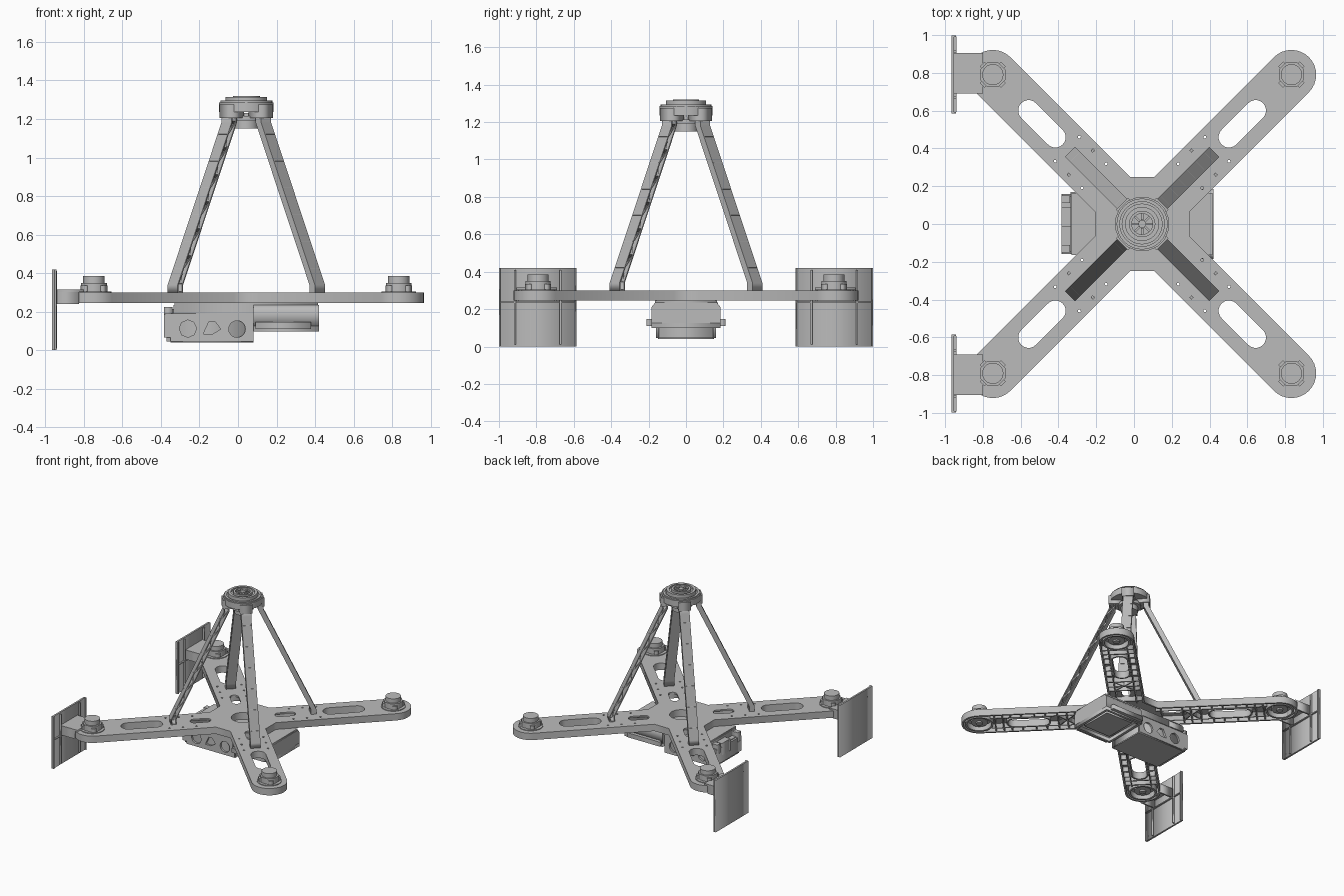
import bpy, math
from mathutils import Matrix, Vector

cube = bpy.data.objects.get("Cube")
if cube:
    bpy.data.objects.remove(cube, do_unlink=True)

grey = bpy.data.materials.new("plain grey")
grey.use_nodes = True
COL = (0.5, 0.5, 0.5, 1)
grey.diffuse_color = COL
grey.node_tree.nodes["Principled BSDF"].inputs["Base Color"].default_value = COL

CX = 0.043                      # centre of the cross
REACH, HALF = 1.118, 0.131      # motor distance and arm half width
BOTTOM, TOP, SKIN = 0.245, 0.3, 0.012
CENTRE = Matrix.Translation((CX, 0, 0))
ARMS = {"back_left": 45, "back_right": 135, "front_right": 225, "front_left": 315}
UPRIGHT = Matrix.Rotation(math.pi / 2, 4, "X")      # drawing plane becomes x-z


def turn(deg):
    return Matrix.Rotation(math.radians(deg), 4, "Z")


def prism(name, loops, z0, z1, matrix=Matrix()):
    """Extrude closed outlines; inner outlines become holes."""
    cu = bpy.data.curves.new(name, "CURVE")
    cu.dimensions, cu.fill_mode = "2D", "BOTH"
    cu.extrude = (z1 - z0) / 2
    for loop in loops:
        sp = cu.splines.new("POLY")
        sp.points.add(len(loop) - 1)
        for p, (x, y) in zip(sp.points, loop):
            p.co = (x, y, 0, 1)
        sp.use_cyclic_u = True
    ob = bpy.data.objects.new(name, cu)
    bpy.context.collection.objects.link(ob)
    bpy.ops.object.select_all(action="DESELECT")
    ob.select_set(True)
    bpy.context.view_layer.objects.active = ob
    bpy.ops.object.convert(target="MESH")
    ob = bpy.context.object
    ob.data.transform(matrix @ Matrix.Translation((0, 0, (z0 + z1) / 2)))
    ob.data.materials.clear()
    ob.data.materials.append(grey)
    return ob


def circle(r, n=32, x=0, y=0, start=0):
    return [(x + r * math.cos(start + i * math.tau / n),
             y + r * math.sin(start + i * math.tau / n)) for i in range(n)]


def rect(x0, x1, y0, y1):
    return [(x0, y0), (x1, y0), (x1, y1), (x0, y1)]


def box(name, x, y, z, matrix=Matrix()):
    return prism(name, [rect(*x, *y)], z[0], z[1], matrix)


def capsule(u0, u1, r, n=10):
    arc = [math.pi * i / n - math.pi / 2 for i in range(n + 1)]
    return ([(u1 + r * math.cos(a), r * math.sin(a)) for a in arc]
            + [(u0 - r * math.cos(a), -r * math.sin(a)) for a in arc])


def turned(loop, deg):
    m = turn(deg)
    return [tuple((m @ Vector((x, y, 0)))[:2]) for x, y in loop]


def cross(inset):
    """Outline of the four-armed frame, moved inwards by inset."""
    w = HALF - inset
    u = (0.25 - inset) * math.sqrt(2) - w
    arc = [math.pi * i / 16 - math.pi / 2 for i in range(17)]
    arm = [(u, -w)] + [(REACH + w * math.cos(a), w * math.sin(a)) for a in arc] + [(u, w)]
    return [p for deg in ARMS.values() for p in turned(arm, deg)]


# Frame skin with slots, screw holes and a central bore
SLOT, SMALL_SLOT = (0.65, 0.85, 0.055), (0.27, 0.36, 0.032)
holes = [circle(0.085)]
for deg in ARMS.values():
    local = [capsule(*SLOT), capsule(*SMALL_SLOT)]
    local += [circle(0.008, 6, u, v) for u in (0.36, 0.46, 0.56) for v in (-0.09, 0.09)]
    holes += [turned(l, deg) for l in local]
prism("frame_skin", [cross(0)] + holes, TOP - SKIN, TOP, CENTRE)
prism("frame_rim", [cross(0), cross(0.014)], BOTTOM, TOP - SKIN, CENTRE)
prism("centre_bore_wall", [circle(0.1), circle(0.085)], BOTTOM, TOP - SKIN, CENTRE)

# Strut side profile: vertical foot, sloping leg, vertical head
FOOT, HEAD, WIDE = (0.34, 0.52), (1.18, 0.126), 0.037


def leg_outline(t, z0, z1):
    pts = [(FOOT[1], z0), (FOOT[1], FOOT[0]), (HEAD[1], HEAD[0]), (HEAD[1], z1)]
    return [(u + t, z) for u, z in pts] + [(u - t, z) for u, z in reversed(pts)]


def leg_u(z):
    return FOOT[1] + (HEAD[1] - FOOT[1]) * (z - FOOT[0]) / (HEAD[0] - FOOT[0])


for side, deg in ARMS.items():
    M = CENTRE @ turn(deg)
    # Underside of the arm
    z0, z1 = BOTTOM + 0.004, TOP - SKIN
    prism(side + "_slot_wall", [capsule(*SLOT), capsule(0.65, 0.85, 0.067)], BOTTOM, z1, M)
    for v in (-0.072, 0.072):
        box(side + "_long_rib", (0.2, 1.03), (v - 0.004, v + 0.004), (z0, z1), M)
    for u in (0.24, 0.4, 0.46, 0.53, 0.94, 1.0):
        box(side + "_cross_rib", (u - 0.005, u + 0.005), (-0.12, 0.12), (z0, z1), M)
    for u in (0.62, 0.7, 0.8, 0.88):
        for v in (-0.095, 0.095):
            box(side + "_edge_rib", (u - 0.005, u + 0.005), (v - 0.026, v + 0.026), (z0, z1), M)
    for s in (-1, 1):
        diagonal = [(0.4, s * 0.07), (0.41, s * 0.07), (0.53, -s * 0.07), (0.52, -s * 0.07)]
        prism(side + "_diagonal_rib", [diagonal], z0, z1, M)

    # Motor: ring and disc below, stepped cap above
    motor = M @ Matrix.Translation((REACH, 0, 0)) @ turn(-deg)
    prism(side + "_motor_ring", [circle(0.105), circle(0.09)], BOTTOM, z1, motor)
    prism(side + "_motor_core", [circle(0.062)], 0.262, z1, motor)
    prism(side + "_motor_axle", [circle(0.025, 16)], 0.25, 0.27, motor)
    prism(side + "_motor_seat", [circle(0.09)], TOP, TOP + 0.006, motor)
    prism(side + "_motor_base", [circle(0.072, 8, start=math.pi / 8)], TOP, 0.35, motor)
    prism(side + "_motor_cap", [circle(0.056)], 0.35, 0.385, motor)
    for k in range(4):
        box(side + "_motor_lug", (0.05, 0.08), (-0.018, 0.018), (TOP, 0.335), motor @ turn(45 + 90 * k))

    # Strut: channel open on one side with zigzag bracing
    S = M @ UPRIGHT
    prism(side + "_strut_wall", [leg_outline(0.02, TOP, 1.25)], WIDE - 0.008, WIDE, S)
    prism(side + "_strut_flanges", [leg_outline(0.02, TOP, 1.25), leg_outline(0.013, 0.306, 1.245)],
          -WIDE, WIDE - 0.008, S)
    n, step = 12, 0.07
    for i in range(n):
        za, zb = FOOT[0] + i * step, FOOT[0] + (i + 1) * step
        d = 0.015 if i % 2 else -0.015
        a, b = leg_u(za) + d, leg_u(zb) - d
        prism(side + "_strut_brace", [[(a, za), (a, za + 0.012), (b, zb + 0.012), (b, zb)]],
              -WIDE + 0.004, WIDE - 0.008, S)
    box(side + "_strut_socket", (0.06, 0.152), (-0.045, 0.045), (1.205, 1.275), M)

# Top hub
prism("hub_stem", [circle(0.062)], 1.15, 1.23, CENTRE)
prism("hub_stem_flange", [circle(0.085)], 1.19, 1.215, CENTRE)
prism("hub_collar", [circle(0.145, 16, start=math.pi / 16)], 1.235, 1.285, CENTRE)
prism("hub_lip", [circle(0.135), circle(0.118)], 1.285, 1.295, CENTRE)
prism("hub_ring", [circle(0.108), circle(0.088)], 1.285, 1.315, CENTRE)
prism("hub_plate", [circle(0.09)], 1.285, 1.3, CENTRE)
prism("hub_inner_ring", [circle(0.07), circle(0.055)], 1.3, 1.32, CENTRE)
prism("hub_cap", [circle(0.022, 6)], 1.3, 1.32, CENTRE)
for k in range(8):
    box("hub_spoke", (0.02, 0.06), (-0.006, 0.006), (1.3, 1.312), CENTRE @ turn(45 * k))

# Side panels with brackets, ribbed on the inner face
for s, end in ((-1, "front"), (1, "back")):
    y = s * 0.792
    box(end + "_panel", (-0.966, -0.952), (y - 0.207, y + 0.207), (0, 0.42))
    for e in (-1, 1):
        yr = y + e * 0.122
        box(end + "_panel_rib", (-0.954, -0.94), (yr - 0.005, yr + 0.005), (0.01, 0.41))
        ye = y + e * 0.203
        box(end + "_panel_edge", (-0.954, -0.943), (ye - 0.004, ye + 0.004), (0, 0.42))
    box(end + "_panel_cross_rib", (-0.954, -0.94), (y - 0.2, y + 0.2), (0.232, 0.24))
    yb = s * 0.798
    box(end + "_bracket_top", (-0.954, -0.8), (yb - 0.108, yb + 0.108), (0.303, 0.316))
    for e in (-1, 1):
        yw = yb + e * 0.102
        box(end + "_bracket_wall", (-0.954, -0.825), (yw - 0.006, yw + 0.006), (0.24, 0.303))
    box(end + "_bracket_lip", (-0.85, -0.835), (yb - 0.1, yb + 0.1), (0.245, 0.303))

# Underslung deck and tray, with side rails
box("deck", (-0.33, 0.415), (-0.165, 0.165), (0.19, 0.245))
ACROSS = Matrix(((0, 0, 1, 0), (1, 0, 0, 0), (0, 1, 0, 0), (0, 0, 0, 1)))
tray = [(-0.185, 0.125), (-0.185, 0.21), (-0.165, 0.235), (0.165, 0.235), (0.185, 0.21), (0.185, 0.125)]
prism("tray_body", [tray], 0.08, 0.42, ACROSS)
prism("tray_rim", [rect(0.08, 0.42, -0.185, 0.185), rect(0.1, 0.4, -0.165, 0.165)], 0.098, 0.125)
box("tray_panel", (0.13, 0.37), (-0.13, 0.13), (0.112, 0.126))
for s in (-1, 1):
    box("tray_rail", (0.09, 0.38), sorted((s * 0.18, s * 0.212)), (0.11, 0.146))

# Equipment block with three openings on its front and back faces
box("block_core", (-0.37, 0.07), (-0.145, 0.145), (0.046, 0.19))
face = [(-0.38, 0.065), (-0.35, 0.065), (-0.35, 0.045), (0.08, 0.045), (0.08, 0.19), (-0.38, 0.19)]
half_round = [(-0.18, 0.085), (-0.13, 0.085), (-0.09, 0.11), (-0.12, 0.15), (-0.15, 0.15)]
openings = [circle(0.045, 8, -0.26, 0.112), half_round, circle(0.043, 20, -0.005, 0.11)]
for s in (-1, 1):
    a, b = sorted((s * 0.145, s * 0.16))
    prism("block_face", [face] + openings, a, b, UPRIGHT)
box("block_floor", (-0.35, 0.08), (-0.15, 0.15), (0.04, 0.05))
box("block_end", (-0.385, -0.365), (-0.16, 0.16), (0.065, 0.185))
box("block_shelf", (-0.335, -0.2), (-0.16, 0.17), (0.19, 0.235))
box("connector", (-0.385, -0.33), (-0.015, 0.09), (0.12, 0.215))
for y in (-0.13, 0.13):
    box("end_lug", (-0.385, -0.34), (y - 0.02, y + 0.02), (0.15, 0.225))
